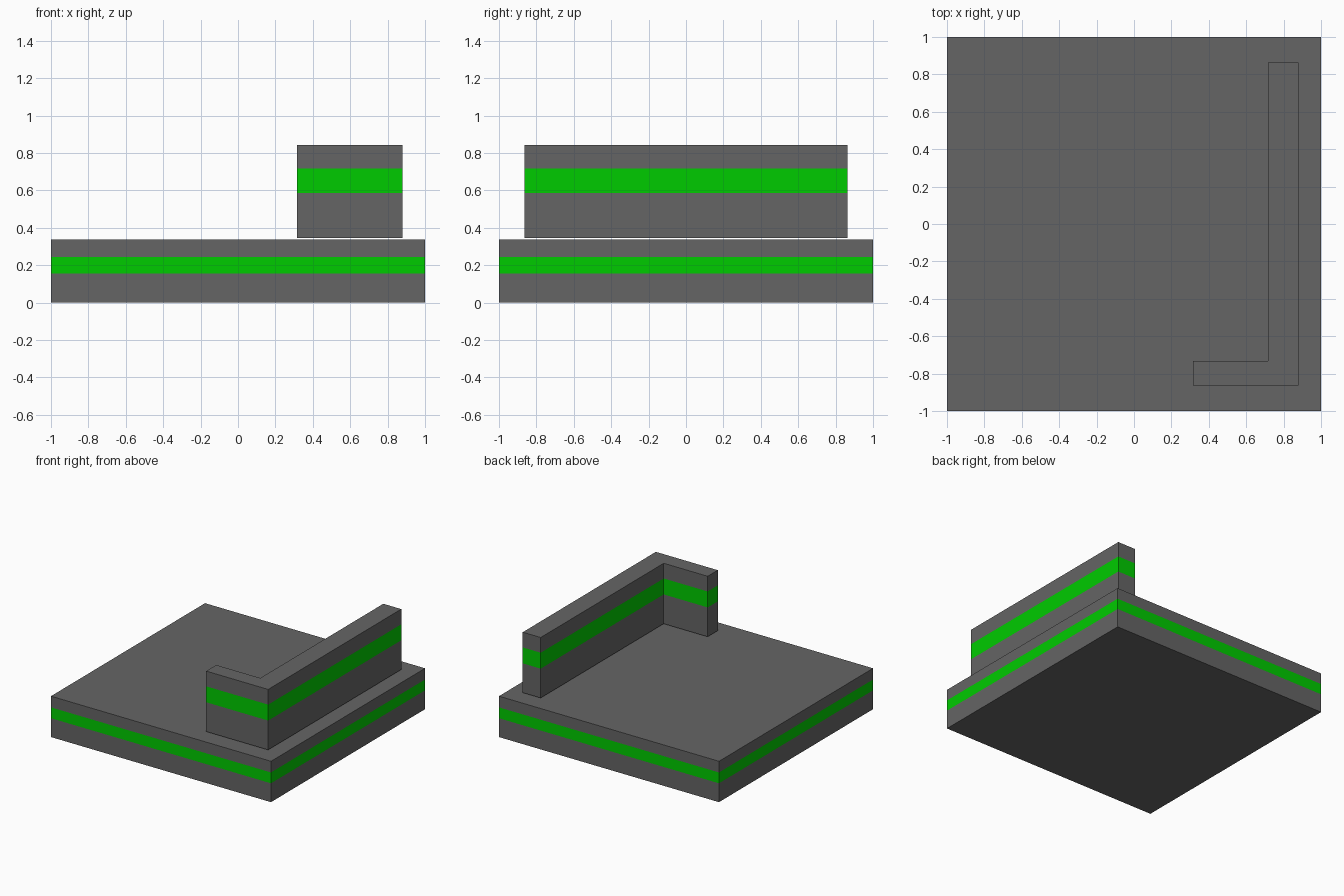
import bpy, bmesh

if "Cube" in bpy.data.objects:
    bpy.data.objects.remove(bpy.data.objects["Cube"])

green = bpy.data.materials.new("green_band")
green.diffuse_color = (0.0, 0.6, 0.0, 1)
green.use_nodes = True
green.node_tree.nodes["Principled BSDF"].inputs["Base Color"].default_value = green.diffuse_color
grey = bpy.data.materials.new("dark_grey")
grey.diffuse_color = (0.13, 0.13, 0.13, 1)
grey.use_nodes = True
grey.node_tree.nodes["Principled BSDF"].inputs["Base Color"].default_value = grey.diffuse_color


def banded_prism(name, outline, levels):
    """Extrude a counter-clockwise outline through levels; the middle layer is green."""
    bm = bmesh.new()
    rings = [[bm.verts.new((x, y, z)) for x, y in outline] for z in levels]
    bm.faces.new(rings[0][::-1])
    bm.faces.new(rings[-1])
    n = len(outline)
    for layer, (low, high) in enumerate(zip(rings, rings[1:])):
        for i in range(n):
            j = (i + 1) % n
            face = bm.faces.new((low[i], low[j], high[j], high[i]))
            face.material_index = int(layer == 1)
    mesh = bpy.data.meshes.new(name)
    bm.to_mesh(mesh)
    bm.free()
    mesh.materials.append(grey)
    mesh.materials.append(green)
    obj = bpy.data.objects.new(name, mesh)
    bpy.context.collection.objects.link(obj)
    return obj


# Square base slab
banded_prism("base_slab", [(-1, -1), (1, -1), (1, 1), (-1, 1)],
             [0, 0.155, 0.244, 0.336])

# L-shaped wall, sitting a hair above the slab
banded_prism("corner_wall",
             [(0.316, -0.864), (0.879, -0.864), (0.879, 0.864),
              (0.716, 0.864), (0.716, -0.733), (0.316, -0.733)],
             [0.345, 0.586, 0.717, 0.842])
